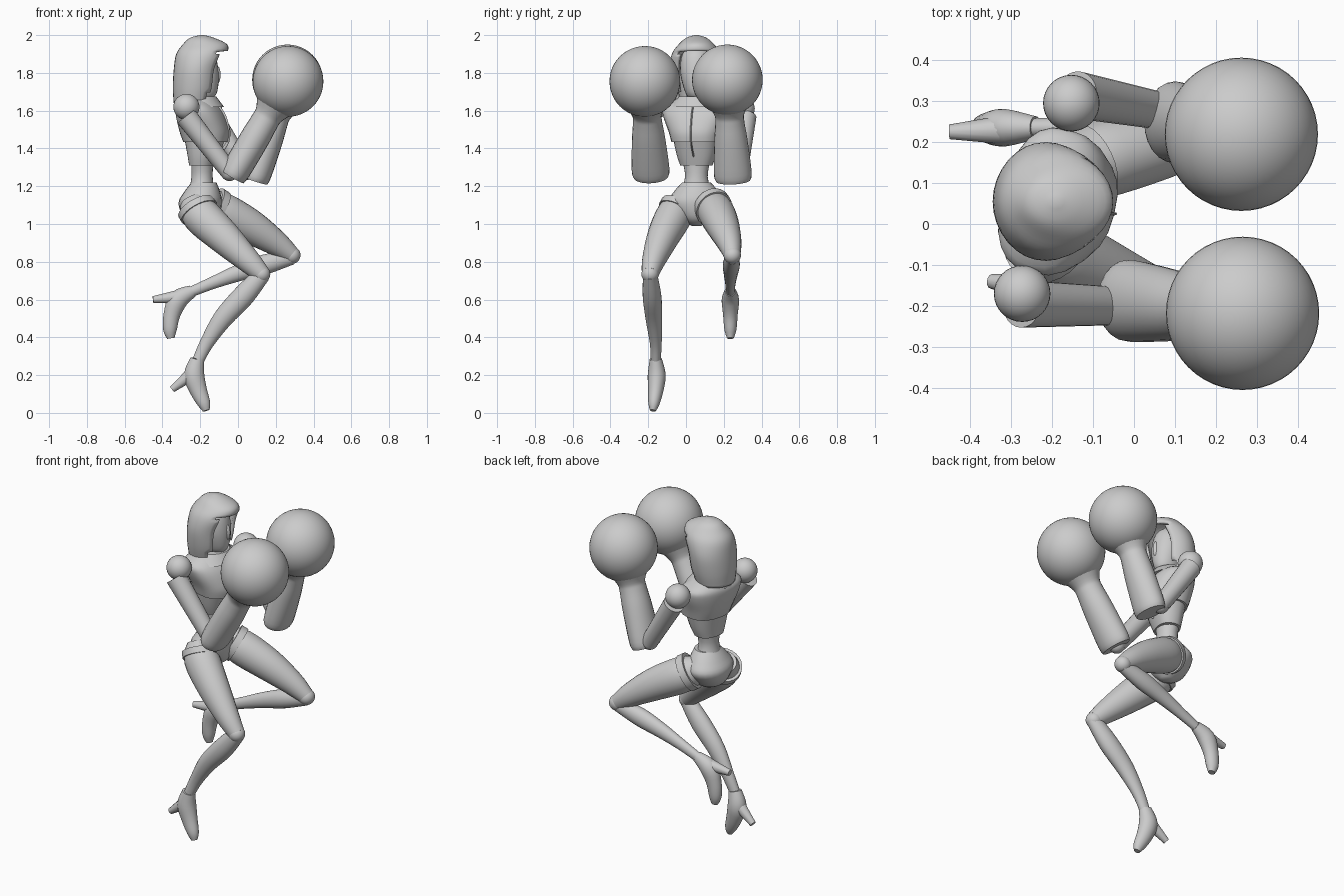
import bpy, bmesh, math
from mathutils import Vector, Matrix

cube = bpy.data.objects.get("Cube")
if cube:
    bpy.data.objects.remove(cube, do_unlink=True)

grey = bpy.data.materials.new("plain grey")
grey.use_nodes = True
COLOUR = (0.6, 0.6, 0.6, 1)
grey.diffuse_color = COLOUR
grey.node_tree.nodes["Principled BSDF"].inputs["Base Color"].default_value = COLOUR


def finish(name, bm, angle=40):
    bmesh.ops.recalc_face_normals(bm, faces=bm.faces)
    mesh = bpy.data.meshes.new(name)
    bm.to_mesh(mesh)
    bm.free()
    mesh.materials.append(grey)
    obj = bpy.data.objects.new(name, mesh)
    bpy.context.collection.objects.link(obj)
    bpy.ops.object.select_all(action="DESELECT")
    obj.select_set(True)
    bpy.context.view_layer.objects.active = obj
    bpy.ops.object.shade_smooth_by_angle(angle=math.radians(angle))
    return obj


def refine(rows, steps):
    """Smooth the list of rings with a spline."""
    out = []
    for i in range(len(rows) - 1):
        a, b = rows[max(i - 1, 0)], rows[i]
        c, d = rows[i + 1], rows[min(i + 2, len(rows) - 1)]
        for s in range(steps):
            t = s / steps
            out.append([0.5 * (2 * q + (r - p) * t + (2 * p - 5 * q + 4 * r - u) * t * t
                               + (3 * q - p - 3 * r + u) * t ** 3)
                        for p, q, r, u in zip(a, b, c, d)])
    return out + [list(rows[-1])]


def loft(name, rows, sides=24, steps=4, flat=False, yaw=0, power=1, opening=None, angle=40):
    """Skin rings (x, y, z, depth radius, side radius) along a path."""
    rows = refine(rows, steps)
    centres = [Vector(r[:3]) for r in rows]
    bm = bmesh.new()
    rings = []
    for i, row in enumerate(rows):
        tangent = centres[min(i + 1, len(rows) - 1)] - centres[max(i - 1, 0)]
        if flat:
            tangent = Vector((0, 0, 1))
        tangent.normalize()
        side = Vector((0, 1, 0))
        side = (side - tangent * side.dot(tangent)).normalized()
        depth = side.cross(tangent)
        if yaw:
            turn = Matrix.Rotation(yaw, 3, "Z")
            side, depth = turn @ side, turn @ depth
        ring = []
        for k in range(sides):
            a = math.tau * k / sides
            c, s = math.cos(a), math.sin(a)
            c = math.copysign(abs(c) ** power, c)
            s = math.copysign(abs(s) ** power, s)
            ring.append(bm.verts.new(centres[i] + depth * c * row[3] + side * s * row[4]))
        rings.append(ring)
    for lower, upper in zip(rings, rings[1:]):
        for k in range(sides):
            n = (k + 1) % sides
            bm.faces.new((lower[k], lower[n], upper[n], upper[k]))
    bm.faces.new(rings[-1])
    if opening:
        gone = [f for f in bm.faces if opening(f.calc_center_median())]
        bmesh.ops.delete(bm, geom=gone, context="FACES")
    else:
        bm.faces.new(rings[0])
    return finish(name, bm, angle)


def ball(name, centre, radius, stretch=(1, 1, 1), segments=32):
    bm = bmesh.new()
    bmesh.ops.create_uvsphere(bm, u_segments=segments, v_segments=segments // 2, radius=radius)
    bmesh.ops.scale(bm, vec=stretch, verts=bm.verts)
    bmesh.ops.translate(bm, vec=centre, verts=bm.verts)
    return finish(name, bm, 60)


def path(points, squash=1):
    """Rings from (x, y, z, radius) with the side radius scaled."""
    return [(x, y, z, r, r * squash) for x, y, z, r in points]


MID = 0.055
YAW = -0.25

# Hood: open at the front, with thickness
hood = loft("hood", [(-.235, MID, 1.64, .105, .115), (-.225, MID, 1.72, .12, .135),
                     (-.215, MID, 1.82, .125, .145), (-.192, MID, 1.9, .135, .13),
                     (-.175, MID, 1.95, .118, .095), (-.19, MID, 1.985, .065, .055),
                     (-.19, MID, 2.0, .01, .01)], sides=32, flat=True,
            opening=lambda c: c.z < 1.64 + .28 and c.x > -.17 + (c.z - 1.64) * .22
            and abs(c.y - MID) < .1)
thick = hood.modifiers.new("thickness", "SOLIDIFY")
thick.thickness = 0.018
thick.offset = -1

# Face mask and neck
loft("face_mask", [(-.19, MID, 1.66, .05, .035), (-.185, MID, 1.7, .075, .06),
                   (-.19, MID, 1.8, .088, .085), (-.2, MID, 1.9, .075, .075),
                   (-.2, MID, 1.95, .02, .02)], flat=True)
ball("nose_ridge", (-.11, MID, 1.79), .03, (.6, .5, 1.6), 16)
loft("neck", [(-.2, MID, 1.58, .06, .06), (-.215, MID, 1.72, .05, .05)], flat=True, steps=1)
loft("collar", [(-.2, MID, 1.62, .125, .145), (-.215, MID, 1.675, .1, .1)],
     flat=True, steps=1, yaw=YAW)

# Torso: ribs below, broader chest plate above with a ledge
loft("rib_plate", [(-.19, MID, 1.31, .066, .085), (-.183, MID, 1.37, .082, .105),
                   (-.172, MID, 1.49, .115, .13)], flat=True, yaw=YAW, power=.85)
loft("chest_plate", [(-.168, MID, 1.435, .118, .13), (-.175, MID, 1.49, .13, .145),
                     (-.195, MID, 1.57, .125, .175), (-.21, MID, 1.62, .108, .175),
                     (-.215, MID, 1.66, .07, .11)], flat=True, yaw=YAW, power=.8)
loft("breastbone_seam", [(-.105, .04, 1.36, .008, .004), (-.05, .025, 1.45, .008, .004),
                         (-.07, .03, 1.57, .008, .004), (-.12, .04, 1.64, .008, .004)], sides=8)

# Waist and pelvis
loft("waist", [(-.195, MID, 1.16, .07, .085), (-.19, MID, 1.25, .056, .06),
               (-.19, MID, 1.34, .06, .075)], flat=True)
loft("pelvis", [(-.185, MID, .99, .03, .025), (-.195, MID, 1.03, .09, .085),
                (-.2, MID, 1.11, .115, .15), (-.19, MID, 1.17, .095, .12),
                (-.18, MID, 1.22, .066, .075)], flat=True)


def arm(side, shoulder, top, elbow, cuff, glove):
    cuff, glove = Vector(cuff), Vector(glove)
    ball(side + "_shoulder_ball", shoulder, .069)
    loft(side + "_upper_arm", path([(*top, .058), (*elbow, .047)]), steps=1)
    ball(side + "_elbow_ball", elbow, .047)
    # Flared cuff narrowing to the wrist, then swelling into the glove
    spots = [(0, .068, .092), (.08, .076, .1), (.4, .078, .088),
             (.58, .074, .077), (.66, .078, .08), (.78, .115, .115)]
    loft(side + "_glove_cuff", [(*cuff.lerp(glove, t), a, b) for t, a, b in spots], angle=30)
    ball(side + "_round_glove", glove, .187, segments=48)


arm("right", (-.273, -.17, 1.62), (-.275, -.195, 1.57), (-.045, -.2, 1.275),
    (-.03, -.185, 1.25), (.265, -.218, 1.755))
arm("left", (-.153, .295, 1.61), (-.14, .315, 1.57), (.045, .28, 1.28),
    (.09, .25, 1.23), (.262, .219, 1.763))


def leg(side, thigh, shin, foot, heel):
    loft(side + "_thigh", path(thigh, .95))
    # Raised band at the top of the thigh
    a, b = Vector(thigh[0][:3]), Vector(thigh[1][:3])
    r = thigh[1][3] + .006
    loft(side + "_hip_band", path([(*a.lerp(b, .45), r), (*a.lerp(b, .85), r)], .95), steps=1)
    ball(side + "_knee_ball", thigh[-1][:3], .046)
    loft(side + "_shin", path(shin, .85))
    loft(side + "_shoe", path(foot, .88))
    loft(side + "_shoe_heel", path(heel), sides=12, steps=1)


leg("right",
    [(-.24, -.02, 1.12, .07), (-.2, -.06, 1.05, .1), (-.08, -.12, .935, .09),
     (.05, -.17, .81, .066), (.125, -.19, .735, .047)],
    [(.13, -.19, .735, .044), (.03, -.18, .62, .058), (-.08, -.17, .5, .052),
     (-.165, -.16, .37, .037), (-.21, -.16, .28, .031)],
    [(-.215, -.16, .285, .037), (-.232, -.155, .2, .054), (-.21, -.16, .12, .046),
     (-.18, -.17, .05, .034), (-.168, -.175, .012, .018)],
    [(-.24, -.155, .21, .036), (-.348, -.14, .125, .018)])

leg("left",
    [(-.17, .12, 1.12, .07), (-.09, .155, 1.07, .1), (.06, .195, .99, .092),
     (.2, .23, .9, .068), (.285, .245, .835, .046)],
    [(.285, .245, .825, .04), (.14, .24, .785, .053), (0, .237, .74, .044),
     (-.13, .235, .69, .033), (-.25, .235, .64, .027)],
    [(-.24, .235, .645, .032), (-.315, .235, .6, .052), (-.35, .235, .52, .044),
     (-.36, .235, .44, .036), (-.355, .235, .395, .02)],
    [(-.32, .23, .615, .035), (-.45, .225, .6, .018)])
